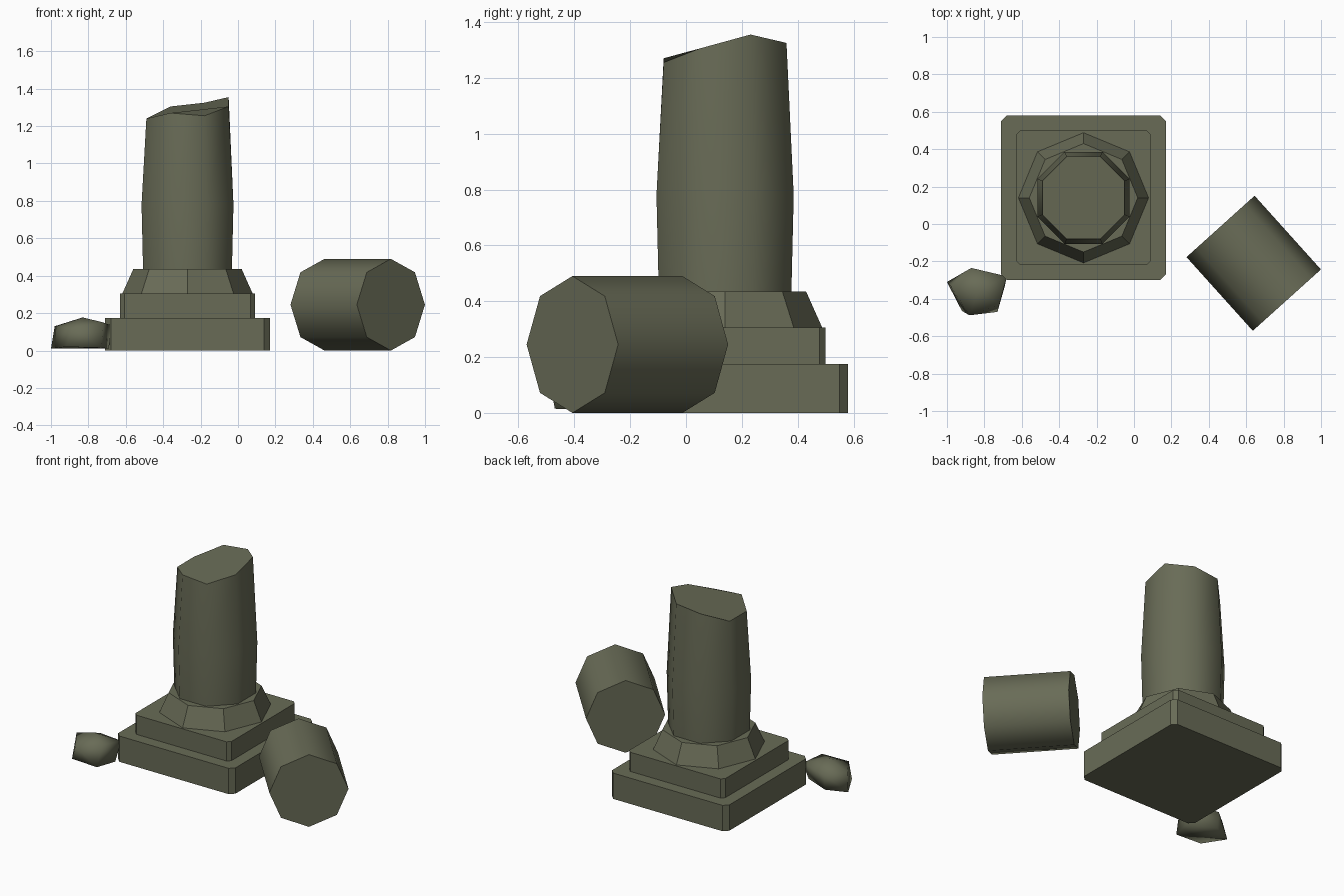
import bpy, bmesh
from math import cos, sin, pi, radians
from mathutils import Matrix, Vector

if "Cube" in bpy.data.objects:
    bpy.data.objects.remove(bpy.data.objects["Cube"])

stone = bpy.data.materials.new("weathered_stone")
stone.diffuse_color = (0.14, 0.148, 0.094, 1)
stone.use_nodes = True
stone.node_tree.nodes["Principled BSDF"].inputs["Base Color"].default_value = stone.diffuse_color

CX, CY = -0.27, 0.14  # centre of the standing column


def finish(name, bm, smooth=lambda f: False):
    bmesh.ops.recalc_face_normals(bm, faces=bm.faces[:])
    for f in bm.faces:
        f.smooth = smooth(f)
    mesh = bpy.data.meshes.new(name)
    bm.to_mesh(mesh)
    bm.free()
    mesh.materials.append(stone)
    ob = bpy.data.objects.new(name, mesh)
    bpy.context.collection.objects.link(ob)
    return ob


def loft(rings):
    """Skin a stack of equal-sized rings and cap both ends."""
    bm = bmesh.new()
    vs = [[bm.verts.new(p) for p in r] for r in rings]
    n = len(vs[0])
    for a, b in zip(vs, vs[1:]):
        for i in range(n):
            j = (i + 1) % n
            bm.faces.new((a[i], a[j], b[j], b[i]))
    bm.faces.new(vs[0][::-1])
    bm.faces.new(vs[-1])
    return bm


def octagon(r, z, turn=0.0, cx=CX, cy=CY):
    return [Vector((cx + r * cos(turn + i * pi / 4),
                    cy + r * sin(turn + i * pi / 4), z)) for i in range(8)]


def chamfered_square(h, c, z):
    pts = [(h, -h + c), (h, h - c), (h - c, h), (-h + c, h),
           (-h, h - c), (-h, -h + c), (-h + c, -h), (h - c, -h)]
    return [Vector((CX + x, CY + y, z)) for x, y in pts]


# Two square plinth steps with clipped corners
for name, h, c, z0, z1 in (("lower_plinth", 0.44, 0.03, 0.0, 0.175),
                           ("upper_plinth", 0.36, 0.022, 0.175, 0.305)):
    finish(name, loft([chamfered_square(h, c, z0), chamfered_square(h, c, z1)]))

# Tapered octagonal collar
finish("collar", loft([octagon(0.348, 0.305), octagon(0.29, 0.435)]))

# Swelling shaft with a broken, uneven top
turn = pi / 8
broken = octagon(0.238, 0, turn)
for p, z in zip(broken, (1.355, 1.325, 1.305, 1.24, 1.24, 1.27, 1.255, 1.305)):
    p.z = z
finish("broken_shaft",
       loft([octagon(0.257, 0.43, turn), octagon(0.266, 0.78, turn), broken]),
       lambda f: len(f.verts) == 4)

# Fallen drum lying on its side
bm = loft([octagon(0.245, -0.265, 0, 0, 0), octagon(0.245, 0.265, 0, 0, 0)])
bm.transform(Matrix.Translation((0.64, -0.21, 0.245))
             @ Matrix.Rotation(radians(-48), 4, 'Z')
             @ Matrix.Rotation(pi / 2, 4, 'Y'))
finish("fallen_drum", bm, lambda f: len(f.verts) == 4)

# Small rubble stone
bm = bmesh.new()
for p in ((-1.0, -0.31, 0.01), (-0.92, -0.465, 0.02), (-0.73, -0.47, 0.015),
          (-0.69, -0.33, 0.01), (-0.87, -0.25, 0.015),
          (-0.98, -0.33, 0.13), (-0.88, -0.488, 0.12), (-0.72, -0.43, 0.15),
          (-0.68, -0.28, 0.135), (-0.87, -0.235, 0.12), (-0.83, -0.35, 0.177)):
    bm.verts.new(p)
bmesh.ops.convex_hull(bm, input=bm.verts[:])
finish("rubble_stone", bm, lambda f: True)
